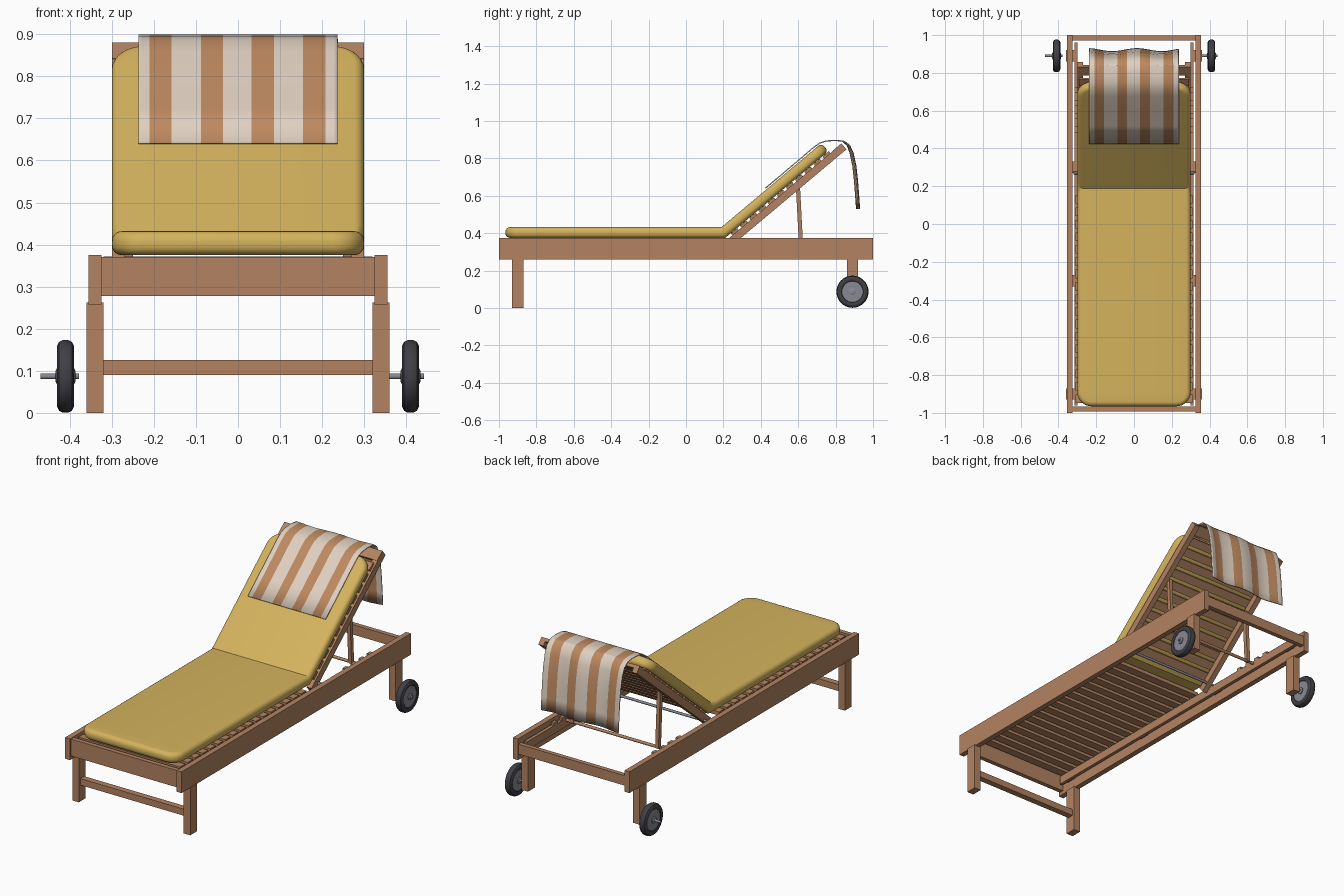
import bpy, bmesh, math
from mathutils import Matrix, Vector

if "Cube" in bpy.data.objects:
    bpy.data.objects.remove(bpy.data.objects["Cube"])


def material(name, rgb):
    m = bpy.data.materials.new(name)
    m.diffuse_color = (*rgb, 1)
    m.use_nodes = True
    m.node_tree.nodes["Principled BSDF"].inputs["Base Color"].default_value = m.diffuse_color
    return m


WOOD = material("teak wood", (0.45, 0.225, 0.12))
YELLOW = material("yellow fabric", (0.66, 0.45, 0.11))
CREAM = material("cream towel", (0.74, 0.63, 0.53))
TAN = material("tan stripe", (0.51, 0.25, 0.115))
RUBBER = material("dark rubber", (0.05, 0.05, 0.06))
GREY = material("grey hub", (0.25, 0.25, 0.29))

ANGLE = math.radians(40)          # backrest tilt
FOLD_Y, FOLD_Z = 0.21, 0.375      # underside of the cushion at the fold
TILT = Matrix.Translation((0, FOLD_Y, FOLD_Z)) @ Matrix.Rotation(ANGLE, 4, 'X')


def finish(bm, name, mats, smooth=False):
    bmesh.ops.recalc_face_normals(bm, faces=bm.faces)
    me = bpy.data.meshes.new(name)
    bm.to_mesh(me)
    bm.free()
    ob = bpy.data.objects.new(name, me)
    bpy.context.collection.objects.link(ob)
    for m in mats:
        me.materials.append(m)
    if smooth:
        bpy.ops.object.select_all(action='DESELECT')
        ob.select_set(True)
        bpy.context.view_layer.objects.active = ob
        bpy.ops.object.shade_smooth_by_angle(angle=math.radians(32))
    return ob


def boxes(name, spans, matrix=Matrix(), mat=WOOD):
    """Boxes given as (x0, x1, y0, y1, z0, z1), joined in one object."""
    bm = bmesh.new()
    for x0, x1, y0, y1, z0, z1 in spans:
        m = Matrix.Translation(((x0 + x1) / 2, (y0 + y1) / 2, (z0 + z1) / 2))
        m = matrix @ m @ Matrix.Diagonal((x1 - x0, y1 - y0, z1 - z0, 1))
        bmesh.ops.create_cube(bm, size=1, matrix=m)
    return finish(bm, name, [mat])


def pair(x0, x1, *rest):
    return [(x0, x1, *rest), (-x1, -x0, *rest)]


def lathe(name, profile, centre, mat, n=32):
    """Spin (x, radius) points around the x axis."""
    bm = bmesh.new()
    rings = []
    for x, r in profile:
        rings.append([bm.verts.new((centre[0] + x,
                                    centre[1] + r * math.cos(2 * math.pi * k / n),
                                    centre[2] + r * math.sin(2 * math.pi * k / n)))
                      for k in range(n)])
    for a, b in zip(rings, rings[1:]):
        for k in range(n):
            bm.faces.new((a[k], a[(k + 1) % n], b[(k + 1) % n], b[k]))
    bm.faces.new(rings[0])
    bm.faces.new(rings[-1])
    return finish(bm, name, [mat], True)


# Bed frame
boxes("side_rails", pair(0.325, 0.355, -1, 1, 0.258, 0.375))
boxes("slat_ledges", pair(0.298, 0.316, -0.96, 0.96, 0.305, 0.35))
boxes("ledge_spacers", [b for y in (-0.9, -0.3, 0.3, 0.89)
                        for b in pair(0.312, 0.33, y - 0.03, y + 0.03, 0.31, 0.345)])
boxes("front_board", [(-0.33, 0.33, -0.992, -0.967, 0.278, 0.371)])
boxes("rear_bar", [(-0.33, 0.33, 0.972, 0.997, 0.29, 0.345)])
boxes("front_legs", pair(0.32, 0.36, -0.93, -0.87, 0, 0.262))
boxes("rear_legs", pair(0.32, 0.36, 0.86, 0.92, 0.055, 0.262))
boxes("leg_stretcher", [(-0.325, 0.325, -0.917, -0.883, 0.09, 0.126)])

# Seat slats
boxes("seat_slats", [(-0.31, 0.31, y - 0.023, y + 0.023, 0.35, 0.37)
                     for y in [-0.925 + 0.066 * i for i in range(17)]])

# Backrest, modelled flat and tilted about the fold
boxes("backrest_rails", pair(0.27, 0.3, -0.01, 0.8, -0.054, -0.014), TILT)
boxes("backrest_slats", [(-0.29, 0.29, s - 0.022, s + 0.022, -0.016, -0.001)
                         for s in [0.06 + 0.064 * i for i in range(11)]], TILT)
boxes("backrest_top_slat", [(-0.299, 0.299, 0.742, 0.8, -0.03, -0.012)], TILT)

# Props and the notched blocks they stand in
lean = Matrix.Translation((0, 0.615, 0.335)) @ Matrix.Rotation(math.radians(3), 4, 'X')
boxes("backrest_props", pair(0.25, 0.27, -0.011, 0.011, 0, 0.31), lean)
boxes("prop_notches", [b for y in (0.5, 0.57, 0.64, 0.71)
                       for b in pair(0.298, 0.316, y - 0.015, y + 0.015, 0.345, 0.365)])
lathe("prop_foot_rod", [(-0.3, 0.008), (0.3, 0.008)], (0, 0.615, 0.34), WOOD, 12)
lathe("backrest_pivot", [(-0.32, 0.007), (0.32, 0.007)], (0, 0.27, 0.365), GREY, 12)

# Wheels
for side, tag in ((-1, "left"), (1, "right")):
    c = (side * 0.41, 0.89, 0.087)
    lathe(tag + "_tyre", [(-0.012, 0.052), (-0.018, 0.058), (-0.02, 0.072), (-0.015, 0.082),
                          (-0.007, 0.086), (0.007, 0.086), (0.015, 0.082), (0.02, 0.072),
                          (0.018, 0.058), (0.012, 0.052)], c, RUBBER)
    lathe(tag + "_wheel_disc", [(-0.016, 0.056), (0.016, 0.056)], c, GREY)
    lathe(tag + "_hub", [(-0.024, 0.012), (-0.021, 0.018), (0.021, 0.018), (0.024, 0.012)],
          c, GREY, 20)
    lathe(tag + "_axle", [(-0.06, 0.007), (0.032, 0.007)], c, GREY, 12)


# Cushion: rounded slab bent at the fold
def bend(x, s, h):
    if abs(s) < 1e-6:
        return Vector((x, FOLD_Y - h * math.tan(ANGLE / 2), FOLD_Z + h))
    if s < 0:
        return Vector((x, FOLD_Y + s, FOLD_Z + h))
    return TILT @ Vector((x, s, h))


def half_outline(inset, half=0.3, s0=-1.175, s1=0.72, r=0.075):
    rad = r - inset
    arc = [math.pi / 2 * k / 8 for k in range(9)]
    pts = [(half - r + rad * math.sin(a), s0 + r - rad * math.cos(a)) for a in arc]
    pts += [(half - inset, s) for s in (-0.05, 0, 0.05)]
    pts += [(half - r + rad * math.cos(a), s1 - r + rad * math.sin(a)) for a in arc]
    return pts


bm = bmesh.new()
T, R = 0.057, 0.024
levels = []
for k in range(6):
    a = math.pi / 2 * k / 5
    levels.append((R * (1 - math.sin(a)), R * (1 - math.cos(a))))
levels += [(i, T - h) for i, h in reversed(levels)]
rings = []
for inset, h in levels:
    half = half_outline(inset)
    rings.append([bm.verts.new(bend(x, s, h)) for x, s in half]
                 + [bm.verts.new(bend(-x, s, h)) for x, s in reversed(half)])
n = len(rings[0])
for a, b in zip(rings, rings[1:]):
    for k in range(n):
        bm.faces.new((a[k], a[(k + 1) % n], b[(k + 1) % n], b[k]))
for ring in (rings[0], rings[-1]):
    for k in range(n // 2 - 1):
        bm.faces.new((ring[k], ring[k + 1], ring[n - 2 - k], ring[n - 1 - k]))
finish(bm, "cushion", [YELLOW], True)

# Towel: striped sheet draped over the top of the backrest
path = [(0.425, 0.641), (0.52, 0.721), (0.61, 0.797), (0.68, 0.857), (0.715, 0.882),
        (0.75, 0.893), (0.80, 0.896), (0.84, 0.892), (0.868, 0.87), (0.885, 0.83),
        (0.90, 0.76), (0.909, 0.68), (0.915, 0.6), (0.92, 0.53)]
edges = [-0.237, -0.21, -0.158, -0.088, -0.036, 0.032, 0.085, 0.155, 0.208, 0.237]
cols = []                                   # (x, stripe number)
for i, (a, b) in enumerate(zip(edges, edges[1:])):
    cols += [(a + (b - a) * k / 3, i) for k in range(3)]
cols.append((edges[-1], 8))
bm = bmesh.new()
grid = []
for j, (y, z) in enumerate(path):
    sway = 0.008 * max(0, min(1, (j - 5) / 4))
    grid.append([bm.verts.new((x, y + sway * math.sin(x * 24 + 1.2), z)) for x, _ in cols])
for a, b in zip(grid, grid[1:]):
    for k in range(len(cols) - 1):
        f = bm.faces.new((a[k], a[k + 1], b[k + 1], b[k]))
        f.material_index = cols[k][1] % 2
towel = finish(bm, "towel", [CREAM, TAN], True)
mod = towel.modifiers.new("thickness", 'SOLIDIFY')
mod.thickness = 0.006
mod.offset = 0
